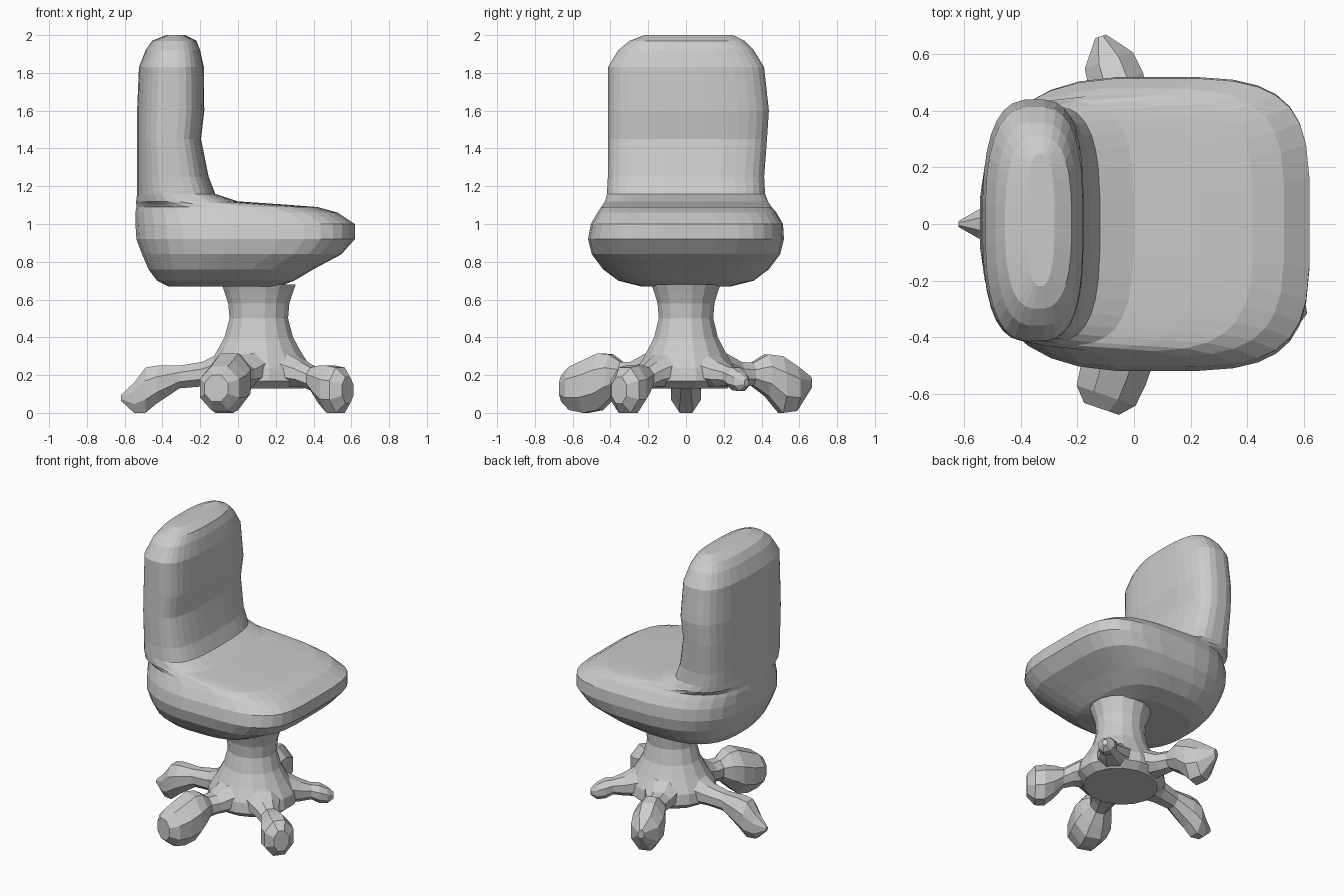
import bpy, bmesh, math
from mathutils import Vector


def loft(name, rings):
    """Skin a list of equal-length point rings and cap both ends."""
    bm = bmesh.new()
    vr = [[bm.verts.new(p) for p in ring] for ring in rings]
    n = len(vr[0])
    for a, b in zip(vr, vr[1:]):
        for i in range(n):
            j = (i + 1) % n
            bm.faces.new((a[i], a[j], b[j], b[i]))
    bm.faces.new(vr[0][::-1])
    bm.faces.new(vr[-1])
    bmesh.ops.recalc_face_normals(bm, faces=bm.faces)
    me = bpy.data.meshes.new(name)
    bm.to_mesh(me)
    bm.free()
    ob = bpy.data.objects.new(name, me)
    bpy.context.collection.objects.link(ob)
    return ob


def oval(x0, x1, y0, y1, z, power, n=32):
    """Rounded-rectangle ring at height z, with softer corners towards -x."""
    pts = []
    for i in range(n):
        t = 2 * math.pi * (i + 0.5) / n
        c, s = math.cos(t), math.sin(t)
        p = power if c > 0 else min(power, 2.7)
        px = math.copysign(abs(c) ** (2 / p), c)
        py = math.copysign(abs(s) ** (2 / p), s)
        pts.append(Vector(((x0 + x1) / 2 + px * (x1 - x0) / 2,
                           (y0 + y1) / 2 + py * (y1 - y0) / 2, z)))
    return pts


# Padded seat flowing up into the backrest: z, x min, x max, y min, y max, power
body = [
    (0.67, -0.37, 0.22, -0.24, 0.24, 2.8),
    (0.70, -0.43, 0.30, -0.36, 0.36, 3.0),
    (0.76, -0.475, 0.40, -0.44, 0.44, 3.3),
    (0.84, -0.51, 0.55, -0.50, 0.50, 3.8),
    (0.92, -0.54, 0.62, -0.52, 0.52, 4.0),
    (1.00, -0.545, 0.62, -0.505, 0.515, 4.0),
    (1.06, -0.545, 0.53, -0.47, 0.48, 3.8),
    (1.09, -0.54, 0.42, -0.45, 0.455, 3.6),
    (1.105, -0.54, 0.22, -0.44, 0.445, 3.4),
    (1.12, -0.54, 0.0, -0.43, 0.435, 3.3),
    (1.16, -0.535, -0.12, -0.42, 0.42, 3.2),
    (1.25, -0.535, -0.155, -0.415, 0.415, 3.2),
    (1.45, -0.535, -0.195, -0.415, 0.43, 3.2),
    (1.60, -0.535, -0.178, -0.415, 0.44, 3.2),
    (1.83, -0.525, -0.18, -0.415, 0.415, 3.0),
    (1.92, -0.49, -0.20, -0.36, 0.36, 2.9),
    (1.97, -0.455, -0.22, -0.30, 0.31, 2.7),
    (2.00, -0.38, -0.28, -0.22, 0.25, 2.5),
]
loft("seat_and_backrest", [oval(a, b, c, d, z, p) for z, a, b, c, d, p in body])

# Flared pedestal column
CX = 0.11
column = [(0.13, 0.24), (0.17, 0.29), (0.24, 0.28), (0.32, 0.23), (0.40, 0.185),
          (0.50, 0.158), (0.58, 0.165), (0.64, 0.185), (0.68, 0.20)]
loft("pedestal_column",
     [oval(CX - r, CX + r, -r * 0.93, r * 0.93, z, 2, 16) for z, r in column])


def leg(name, degrees, stations):
    """Octagonal tube running outward: distance, z, half width, half height."""
    a = math.radians(degrees)
    out = Vector((math.cos(a), math.sin(a), 0))
    side = Vector((-math.sin(a), math.cos(a), 0))
    rings = []
    for d, z, w, h in stations:
        centre = Vector((CX, 0, z)) + out * d
        k = math.cos(math.pi / 8)
        rings.append([centre + side * (w / k * math.cos(t)) + Vector((0, 0, h / k * math.sin(t)))
                      for t in [math.pi * (i + 0.5) / 4 for i in range(8)]])
    loft(name, rings)


# Five legs webbed into the column, four of them swelling into a caster lump
arm = [(0.10, 0.26, 0.14, 0.12), (0.20, 0.23, 0.12, 0.09), (0.30, 0.205, 0.08, 0.065)]
leg("front_leg", -109, arm + [
    (0.36, 0.20, 0.065, 0.07), (0.42, 0.19, 0.10, 0.12), (0.48, 0.165, 0.12, 0.15),
    (0.56, 0.14, 0.12, 0.14), (0.64, 0.13, 0.11, 0.115), (0.69, 0.13, 0.065, 0.07)])
leg("back_leg", 109, arm + [
    (0.37, 0.205, 0.065, 0.06), (0.45, 0.20, 0.09, 0.11), (0.53, 0.15, 0.10, 0.15),
    (0.61, 0.13, 0.09, 0.12), (0.70, 0.16, 0.02, 0.03)])
leg("left_leg", 180, arm + [
    (0.42, 0.19, 0.06, 0.06), (0.54, 0.15, 0.08, 0.10), (0.60, 0.12, 0.08, 0.12),
    (0.66, 0.08, 0.05, 0.08), (0.73, 0.08, 0.01, 0.015)])
leg("front_right_leg", -37, arm + [
    (0.36, 0.18, 0.06, 0.06), (0.42, 0.15, 0.08, 0.10), (0.48, 0.125, 0.10, 0.125),
    (0.54, 0.12, 0.095, 0.12), (0.59, 0.12, 0.05, 0.07)])
leg("back_right_leg", 39, arm + [
    (0.37, 0.195, 0.05, 0.05), (0.42, 0.18, 0.06, 0.06), (0.47, 0.165, 0.05, 0.05),
    (0.51, 0.16, 0.015, 0.02)])
